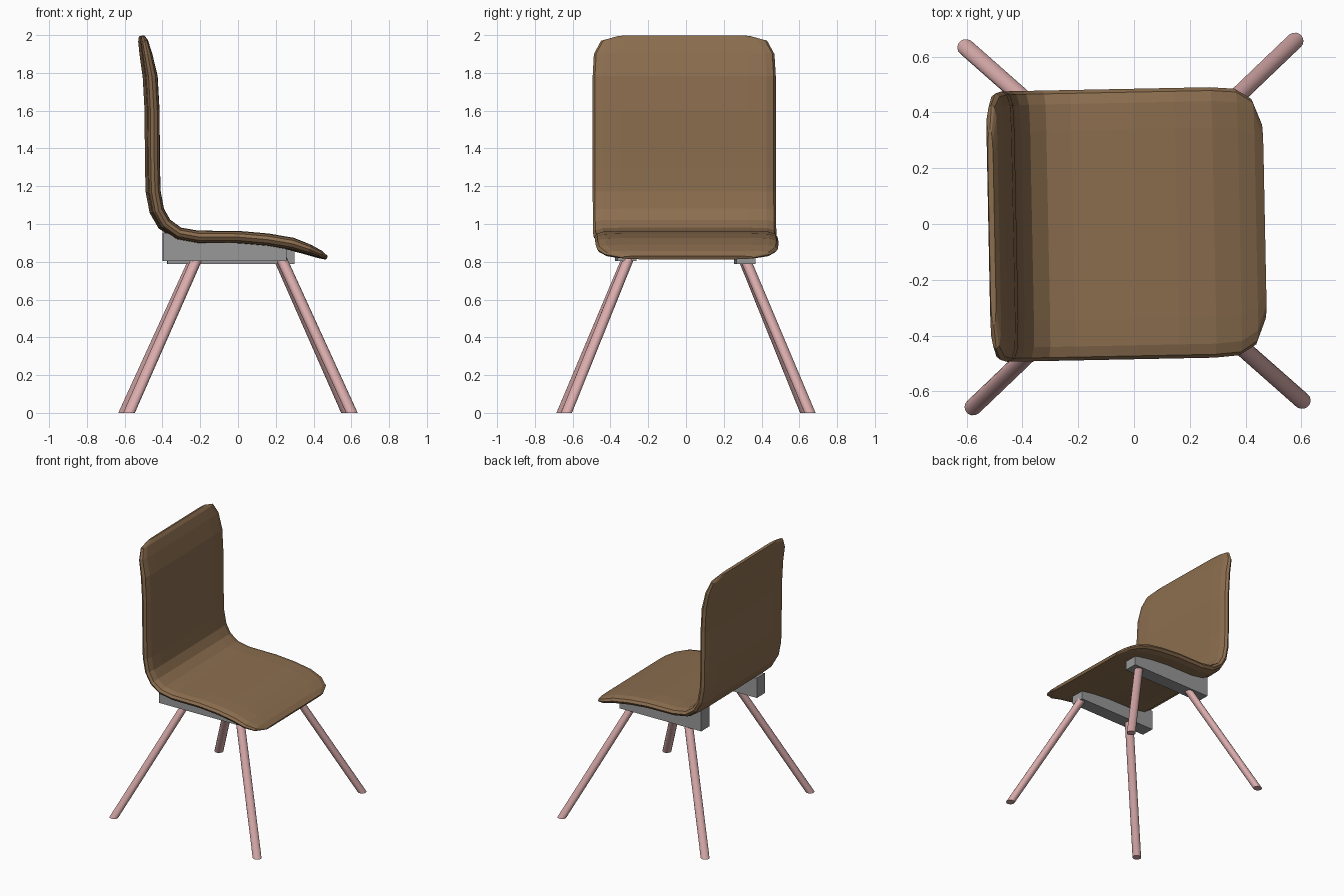
import bpy
import bmesh
import math
from mathutils import Vector, Matrix

default_cube = bpy.data.objects.get("Cube")
if default_cube:
    bpy.data.objects.remove(default_cube, do_unlink=True)

# The whole chair is turned very slightly about the vertical axis
YAW = Matrix.Rotation(0.02, 4, "Z")


def make_material(name, red, green, blue):
    material = bpy.data.materials.new(name)
    material.use_nodes = True
    colour = (red, green, blue, 1)
    material.diffuse_color = colour
    material.node_tree.nodes["Principled BSDF"].inputs["Base Color"].default_value = colour
    return material


brown = make_material("brown shell", 0.26, 0.155, 0.078)
pink = make_material("pink legs", 0.70, 0.41, 0.41)
grey = make_material("grey rails", 0.32, 0.32, 0.32)


def finish(name, bm, material, smooth=False):
    bmesh.ops.recalc_face_normals(bm, faces=bm.faces)
    bm.transform(YAW)
    mesh = bpy.data.meshes.new(name)
    bm.to_mesh(mesh)
    bm.free()
    mesh.materials.append(material)
    obj = bpy.data.objects.new(name, mesh)
    bpy.context.collection.objects.link(obj)
    if smooth:
        bpy.ops.object.select_all(action="DESELECT")
        obj.select_set(True)
        bpy.context.view_layer.objects.active = obj
        bpy.ops.object.shade_smooth_by_angle(angle=math.radians(40))
    return obj


def loft(bm, rings):
    """Bridge matching rings of points and cap both ends."""
    loops = [[bm.verts.new(p) for p in ring] for ring in rings]
    count = len(loops[0])
    for a, b in zip(loops, loops[1:]):
        for i in range(count):
            j = (i + 1) % count
            bm.faces.new((a[i], a[j], b[j], b[i]))
    bm.faces.new(loops[0])
    bm.faces.new(loops[-1])


# Seat and back shell: side profile of the centre line, from top to front edge
PROFILE = [(-0.51, 1.995), (-0.503, 1.97), (-0.488, 1.90), (-0.465, 1.78),
           (-0.455, 1.6), (-0.453, 1.3), (-0.449, 1.17), (-0.43, 1.07),
           (-0.39, 1.0), (-0.32, 0.95), (-0.22, 0.932), (0, 0.93),
           (0.15, 0.917), (0.28, 0.895), (0.37, 0.865), (0.43, 0.84),
           (0.465, 0.822)]
# Half width and half thickness at the rounded ends, then in the middle
TAPER = [(0.35, 0.010), (0.44, 0.020), (0.478, 0.027), (0.485, 0.033)]


def shell_ring(index):
    point = Vector((PROFILE[index][0], 0, PROFILE[index][1]))
    before = PROFILE[max(index - 1, 0)]
    after = PROFILE[min(index + 1, len(PROFILE) - 1)]
    normal = Vector((before[1] - after[1], 0, after[0] - before[0])).normalized()
    from_end = min(index, len(PROFILE) - 1 - index)
    width, thick = TAPER[min(from_end, len(TAPER) - 1)]
    # Half section from the rim to the middle: sideways position and height
    half = [(width, 0), (width - 0.012, 0.55), (width - 0.05, 0.9), (width * 0.7, 1), (width * 0.3, 1)]
    upper = half + [(-s, h) for s, h in reversed(half)]
    lower = [(s, -h) for s, h in reversed(upper[1:-1])]
    return [point + normal * (h * thick) + Vector((0, s, 0)) for s, h in upper + lower]


bm = bmesh.new()
loft(bm, [shell_ring(i) for i in range(len(PROFILE))])
finish("seat_shell", bm, brown)


# Rails under the seat, with tops sloping down to follow the shell
def rail(name, back, front, y, bottom):
    bm = bmesh.new()
    rings = []
    for x, top in ((back, 0.955), (-0.2, 0.925), (front, 0.885)):
        rings.append([(x, y - 0.05, bottom), (x, y + 0.05, bottom),
                      (x, y + 0.05, top), (x, y - 0.05, top)])
    loft(bm, rings)
    finish(name, bm, grey)


rail("right_hand_rail", -0.405, 0.25, -0.318, 0.805)
rail("left_hand_rail", -0.368, 0.305, 0.312, 0.787)


# Splayed round legs, cut level with the floor
def leg(name, side_x, side_y):
    bm = bmesh.new()
    rings = []
    for x, y, z in ((0.59, 0.645, 0), (0.22, 0.305, 0.825)):
        ring = []
        for step in range(14):
            angle = math.tau * step / 14
            ring.append((side_x * x + 0.031 * math.cos(angle),
                         side_y * y + 0.03 * math.sin(angle), z))
        rings.append(ring)
    loft(bm, rings)
    finish(name, bm, pink, smooth=True)


for side_x, x_name in ((1, "left"), (-1, "right")):
    for side_y, y_name in ((-1, "front"), (1, "back")):
        leg(f"{y_name}_{x_name}_leg", side_x, side_y)
